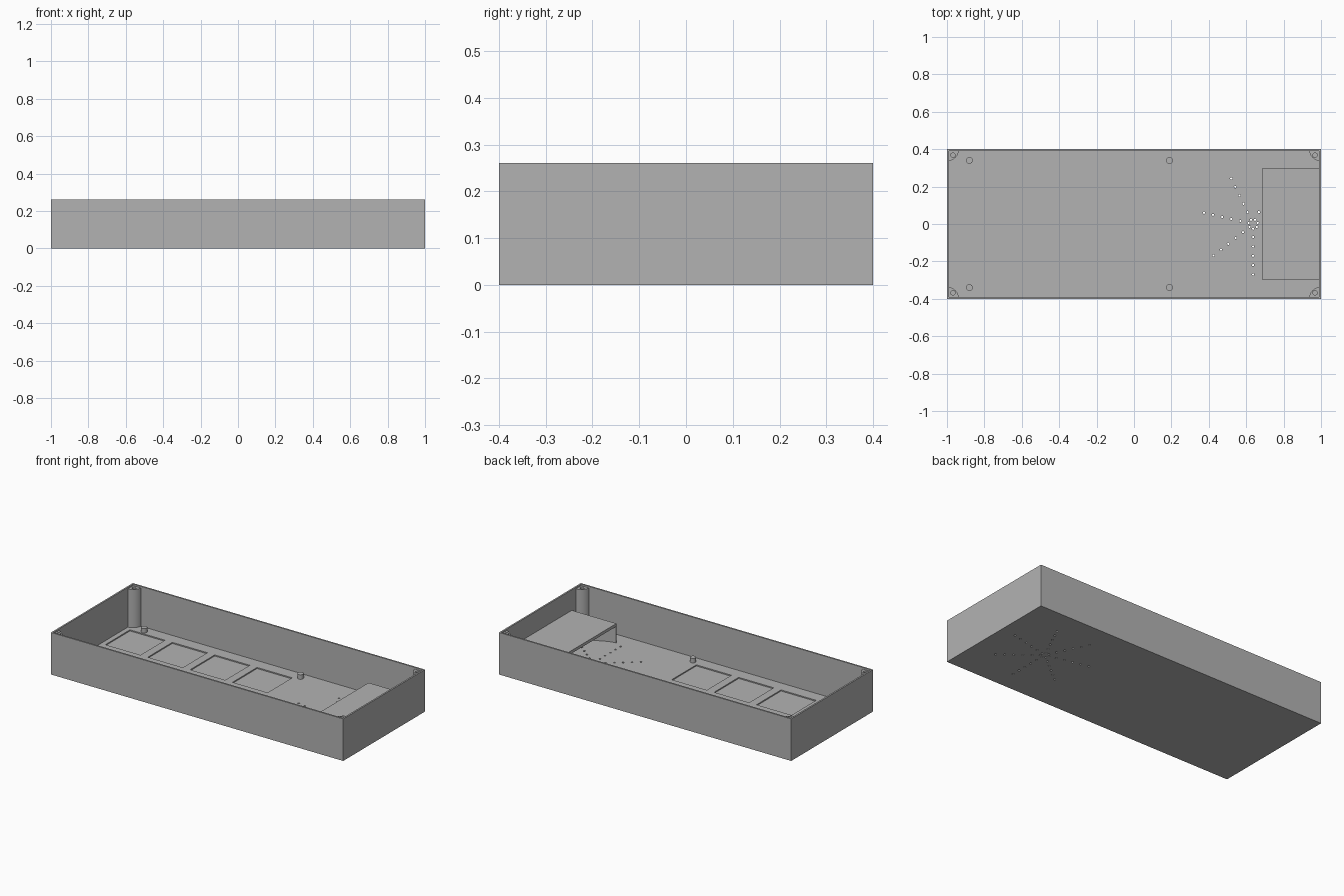
import bpy
from math import cos, sin, pi, radians

cube = bpy.data.objects.get("Cube")
if cube:
    bpy.data.objects.remove(cube, do_unlink=True)

LENGTH, WIDTH, HEIGHT = 2.0, 0.8, 0.26
WALL, FLOOR = 0.01, 0.014
SPEAKER_X = 0.637

gray = bpy.data.materials.new("plain gray")
gray.use_nodes = True
gray.diffuse_color = (0.45, 0.45, 0.45, 1)
gray.node_tree.nodes["Principled BSDF"].inputs["Base Color"].default_value = gray.diffuse_color


def finish(name):
    obj = bpy.context.object
    obj.name = name
    obj.data.materials.append(gray)
    return obj


def box(name, x0, x1, y0, y1, z0, z1):
    bpy.ops.mesh.primitive_cube_add(size=1, location=((x0 + x1) / 2, (y0 + y1) / 2, (z0 + z1) / 2))
    bpy.context.object.scale = (x1 - x0, y1 - y0, z1 - z0)
    bpy.ops.object.transform_apply(location=True, rotation=False, scale=True)
    return finish(name)


def cylinder(name, x, y, radius, z0, z1, sides=32):
    bpy.ops.mesh.primitive_cylinder_add(vertices=sides, radius=radius, depth=z1 - z0,
                                        location=(x, y, (z0 + z1) / 2))
    bpy.ops.object.transform_apply(location=True, rotation=False, scale=False)
    return finish(name)


def join(parts, name):
    bpy.ops.object.select_all(action='DESELECT')
    for part in parts:
        part.select_set(True)
    bpy.context.view_layer.objects.active = parts[0]
    bpy.ops.object.join()
    parts[0].name = name
    return parts[0]


def combine(target, tool, operation='DIFFERENCE'):
    mod = target.modifiers.new(operation.lower(), 'BOOLEAN')
    mod.operation, mod.object, mod.solver = operation, tool, 'EXACT'
    bpy.context.view_layer.objects.active = target
    bpy.ops.object.modifier_apply(modifier=mod.name)
    bpy.data.objects.remove(tool, do_unlink=True)


def smooth(obj):
    bpy.ops.object.select_all(action='DESELECT')
    obj.select_set(True)
    bpy.context.view_layer.objects.active = obj
    bpy.ops.object.shade_smooth_by_angle(angle=radians(30))


# Open case
case = box("case", -LENGTH / 2, LENGTH / 2, -WIDTH / 2, WIDTH / 2, 0, HEIGHT)
combine(case, box("interior", -LENGTH / 2 + WALL, LENGTH / 2 - WALL,
                  -WIDTH / 2 + WALL, WIDTH / 2 - WALL, FLOOR, 0.4))

# Two rows of shallow square pockets in the floor
pockets = []
for column in range(4):
    x = -0.96 + 0.29 * column
    for y in (-0.315, 0.075):
        pockets.append(box("pocket", x, x + 0.24, y, y + 0.24, FLOOR - 0.007, 0.05))
combine(case, join(pockets, "pockets"))

# Speaker grille: seven spokes of holes around a small ring
holes = []
for spoke in range(7):
    a = -pi / 2 + spoke * 2 * pi / 7
    for r in (0.025, 0.07, 0.12, 0.17, 0.22, 0.27):
        holes.append(cylinder("hole", SPEAKER_X + r * cos(a), r * sin(a), 0.006, -0.05, 0.05, 12))
combine(case, join(holes, "grille_holes"))

# Raised shelf with a round speaker cavity beneath it
shelf = box("speaker_shelf", 0.685, LENGTH / 2 - WALL, -0.298, 0.298, FLOOR, 0.133)
combine(shelf, cylinder("cavity", SPEAKER_X, 0, 0.3, -0.05, 0.115, 64))
smooth(shelf)

# Corner screw posts, each a quarter round against the walls
for sx, end in ((-1, "right"), (1, "left")):
    for sy, side in ((-1, "front"), (1, "back")):
        cx, cy = sx * LENGTH / 2, sy * WIDTH / 2
        post = cylinder(f"{side}_{end}_screw_post", cx, cy, 0.064, FLOOR, 0.25, 48)
        ix, iy = cx - sx * WALL, cy - sy * WALL
        jx, jy = ix - sx * 0.1, iy - sy * 0.1
        combine(post, box("trim", min(ix, jx), max(ix, jx), min(iy, jy), max(iy, jy), 0, 0.3), 'INTERSECT')
        combine(post, cylinder("bore", cx - sx * 0.032, cy - sy * 0.032, 0.012, 0.1, 0.3, 24))
        smooth(post)

# Short board pegs on the floor
for x, end in ((-0.88, "right"), (0.19, "left")):
    for y, side in ((-0.34, "front"), (0.34, "back")):
        smooth(cylinder(f"{side}_{end}_board_peg", x, y, 0.018, FLOOR, 0.042))
